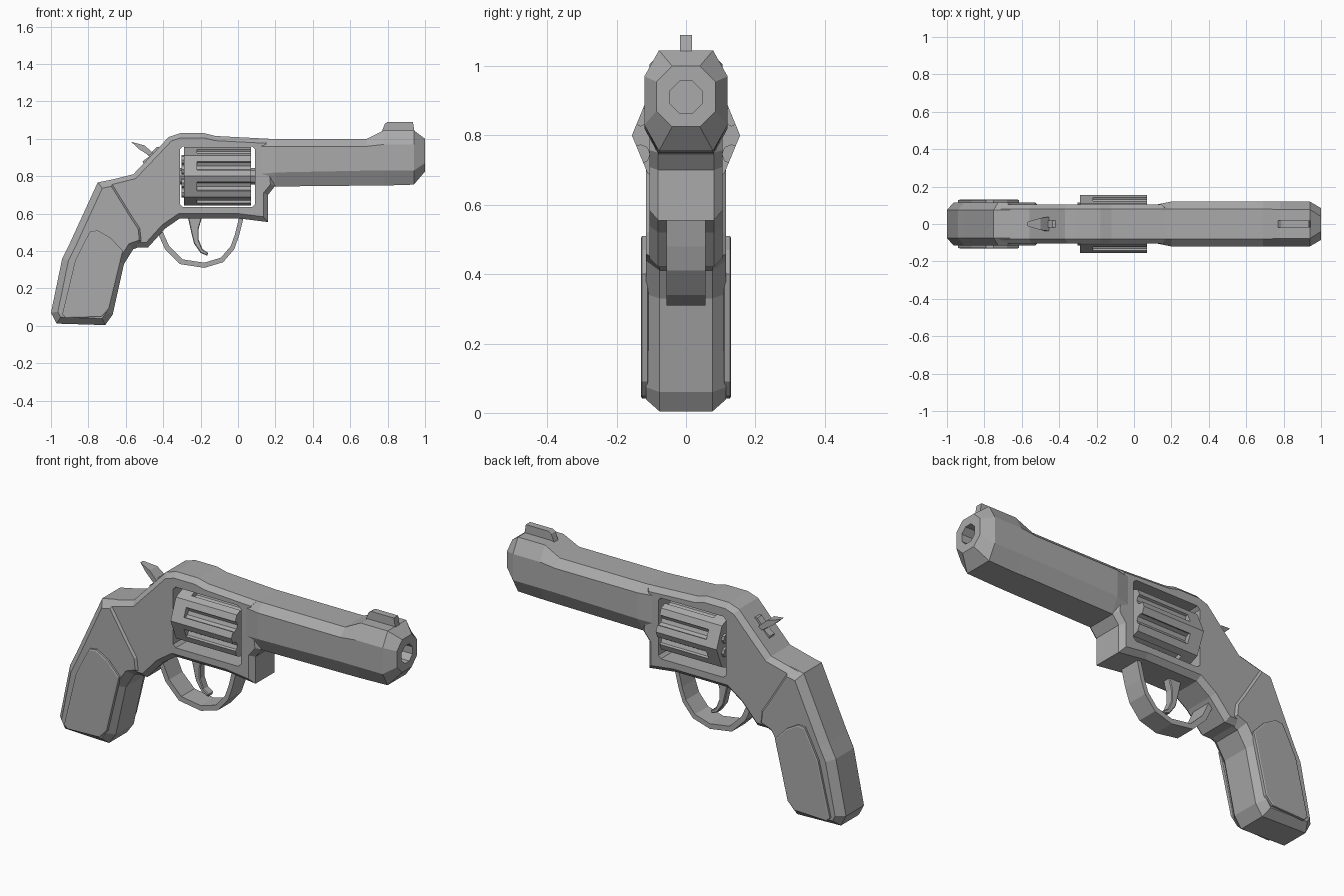
import bpy, bmesh
from math import sin, cos, pi
from mathutils import Matrix, Vector

if "Cube" in bpy.data.objects:
    bpy.data.objects.remove(bpy.data.objects["Cube"], do_unlink=True)

GREY = (0.40, 0.40, 0.40, 1)
steel = bpy.data.materials.new("grey steel")
steel.use_nodes = True
steel.diffuse_color = GREY
steel.node_tree.nodes["Principled BSDF"].inputs["Base Color"].default_value = GREY


def finish(name, bm):
    bmesh.ops.recalc_face_normals(bm, faces=bm.faces[:])
    mesh = bpy.data.meshes.new(name)
    bm.to_mesh(mesh)
    bm.free()
    mesh.materials.append(steel)
    obj = bpy.data.objects.new(name, mesh)
    bpy.context.collection.objects.link(obj)
    return obj


def prism(name, points, half, inset=0, depth=0, y=0):
    """Extrude a side profile (x, z) to both sides, with chamfered cap rims."""
    bm = bmesh.new()
    h = half - depth
    face = bm.faces.new([bm.verts.new((x, y - h, z)) for x, z in points])
    out = bmesh.ops.extrude_face_region(bm, geom=[face])
    moved = [v for v in out["geom"] if isinstance(v, bmesh.types.BMVert)]
    bmesh.ops.translate(bm, verts=moved, vec=(0, 2 * h, 0))
    bmesh.ops.recalc_face_normals(bm, faces=bm.faces[:])
    if inset:
        bm.normal_update()
        caps = [f for f in bm.faces if abs(f.normal.y) > 0.9]
        bmesh.ops.inset_region(bm, faces=caps, thickness=inset, depth=depth,
                               use_even_offset=True)
    return finish(name, bm)


def loft(name, rings):
    """Skin rings of 3D points and cap both ends."""
    bm = bmesh.new()
    loops = [[bm.verts.new(p) for p in ring] for ring in rings]
    n = len(loops[0])
    for a, b in zip(loops, loops[1:]):
        for i in range(n):
            j = (i + 1) % n
            bm.faces.new((a[i], a[j], b[j], b[i]))
    bm.faces.new(loops[0])
    bm.faces.new(loops[-1])
    return finish(name, bm)


def rods(name, spots, radius, x0, x1, sides):
    """Rods along x at each (y, z) spot."""
    bm = bmesh.new()
    for y, z in spots:
        place = Matrix.Translation(((x0 + x1) / 2, y, z)) @ Matrix.Rotation(pi / 2, 4, "Y")
        bmesh.ops.create_cone(bm, cap_ends=True, segments=sides, radius1=radius,
                              radius2=radius, depth=x1 - x0, matrix=place)
    return finish(name, bm)


def cut(target, cutter):
    mod = target.modifiers.new("cut", "BOOLEAN")
    mod.operation, mod.solver, mod.object = "DIFFERENCE", "EXACT", cutter
    bpy.context.view_layer.objects.active = target
    bpy.ops.object.modifier_apply(modifier=mod.name)
    bpy.data.objects.remove(cutter, do_unlink=True)


# Frame with the cylinder window cut through
frame = prism("frame", [
    (-0.74, 0.765), (-0.56, 0.81), (-0.45, 0.925), (-0.37, 1.01), (-0.31, 1.03),
    (-0.18, 1.03), (-0.12, 1.015), (0.17, 1.0), (0.2, 0.75), (0.16, 0.7),
    (0.16, 0.555), (0, 0.575), (-0.31, 0.575), (-0.39, 0.52), (-0.48, 0.42),
    (-0.56, 0.42), (-0.66, 0.6)], 0.105, 0.025, 0.025)
window = prism("window_cutter", [
    (-0.31, 0.65), (-0.295, 0.635), (0.075, 0.635), (0.09, 0.65),
    (0.09, 0.945), (0.075, 0.96), (-0.295, 0.96), (-0.31, 0.945)], 0.3)
cut(frame, window)


# Barrel: eight-sided sections, raised at the muzzle, with a recessed bore
def section(x, half, top, bottom, flat, low, high):
    side = [(flat, bottom), (half, low), (half, high), (flat, top)]
    return [(x, y, z) for y, z in side] + [(x, -y, z) for y, z in reversed(side)]


def bore(x):
    return [(x, 0.05 * sin(pi / 8 + i * pi / 4), 0.91 - 0.05 * cos(pi / 8 + i * pi / 4))
            for i in range(8)]


loft("barrel", [
    section(0.1, 0.1, 1.0, 0.75, 0.08, 0.81, 0.96),
    section(0.2, 0.12, 1.0, 0.745, 0.08, 0.82, 0.96),
    section(0.69, 0.12, 1.0, 0.75, 0.08, 0.83, 0.96),
    section(0.78, 0.12, 1.045, 0.75, 0.078, 0.83, 0.97),
    section(0.94, 0.12, 1.045, 0.755, 0.078, 0.83, 0.97),
    section(1.0, 0.085, 1.0, 0.825, 0.04, 0.87, 0.955),
    bore(1.0), bore(0.93)])
prism("front_sight", [(0.765, 1.03), (0.785, 1.08), (0.8, 1.09), (0.935, 1.09),
                      (0.945, 1.03)], 0.018)

# Eight-sided cylinder with a flute in the middle of every face
AXIS = 0.8


def around(radius, offset):
    return [(radius * cos((i + offset) * pi / 4), AXIS + radius * sin((i + offset) * pi / 4))
            for i in range(8)]


drum = loft("cylinder", [[(x, y, z) for y, z in around(0.156, 0)] for x in (-0.29, 0.07)])
cut(drum, rods("flute_cutter", around(0.142, 0.5), 0.027, -0.22, 0.1, 8))
rods("cylinder_axle", [(0, AXIS)], 0.045, -0.34, 0.12, 8)
rods("cartridge_rims", around(0.095, 0.5), 0.026, -0.302, -0.28, 8)

# Grip and its raised side panels
prism("grip", [
    (-0.75, 0.767), (-0.66, 0.785), (-0.62, 0.72), (-0.54, 0.59), (-0.5, 0.53),
    (-0.49, 0.435), (-0.56, 0.41), (-0.61, 0.33), (-0.67, 0.06), (-0.71, 0.004),
    (-0.97, 0.012), (-1.0, 0.07), (-0.94, 0.36), (-0.9, 0.44)], 0.116, 0.035, 0.04)
panel = [(-0.94, 0.06), (-0.92, 0.042), (-0.73, 0.048), (-0.69, 0.09), (-0.615, 0.4),
         (-0.68, 0.47), (-0.75, 0.51), (-0.79, 0.505), (-0.82, 0.45), (-0.87, 0.35)]
for side, y in (("left", 0.119), ("right", -0.119)):
    prism(side + "_grip_panel", panel, 0.011, 0.006, 0.003, y)

# Trigger guard: an outer arc and the same arc pulled toward its centre
arc = [(-0.44, 0.52), (-0.39, 0.41), (-0.31, 0.33), (-0.18, 0.31), (-0.08, 0.34),
       (-0.02, 0.41), (0.005, 0.48), (0.03, 0.58)]
hub = Vector((-0.19, 0.56))
inner = [hub + (Vector(p) - hub) * 0.89 for p in arc]
prism("trigger_guard", arc + [tuple(p) for p in reversed(inner)], 0.056)

# Trigger and hammer
prism("trigger", [
    (-0.27, 0.59), (-0.25, 0.5), (-0.235, 0.44), (-0.2, 0.39), (-0.165, 0.375),
    (-0.16, 0.39), (-0.19, 0.41), (-0.21, 0.46), (-0.21, 0.52), (-0.19, 0.59)],
    0.022, 0.004, 0.004)
prism("hammer", [
    (-0.5, 0.955), (-0.46, 0.93), (-0.435, 0.957), (-0.39, 0.957), (-0.38, 0.85),
    (-0.5, 0.85), (-0.51, 0.88), (-0.475, 0.905), (-0.51, 0.94)], 0.02)
spur = prism("hammer_spur", [
    (-0.57, 0.983), (-0.5, 0.965), (-0.455, 0.925), (-0.475, 0.91), (-0.53, 0.945)], 0.038)
for v in spur.data.vertices:  # narrow toward the tip
    v.co.y *= max(0.3, min(1, (v.co.x + 0.6) / 0.12))
